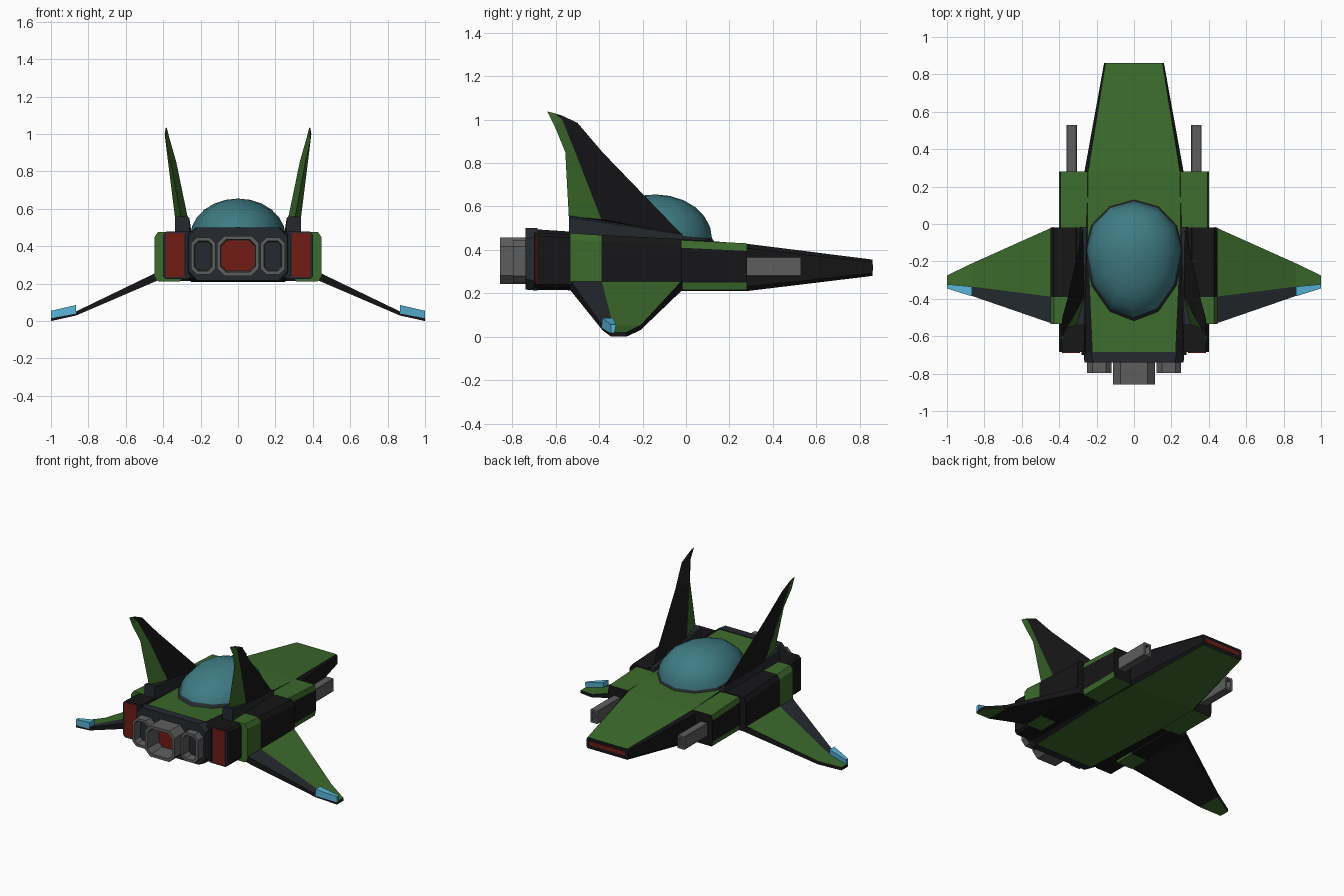
import bpy, bmesh, math

if "Cube" in bpy.data.objects:
    bpy.data.objects.remove(bpy.data.objects["Cube"])

COL = {'G': (.045, .145, .025), 'K': (.008, .008, .009), 'S': (.018, .023, .028),
       'R': (.16, .012, .007), 'C': (.05, .2, .23), 'B': (.1, .46, .7), 'Y': (.11, .11, .11)}
MATS = {}
for key, label in zip('GKSRCBY', ['green', 'black', 'slate', 'red', 'glass', 'blue', 'gunmetal']):
    MATS[key] = bpy.data.materials.new(label)
    MATS[key].diffuse_color = (*COL[key], 1)
KEYS = list(MATS)


def finish(name, bm, mirror=False):
    bmesh.ops.recalc_face_normals(bm, faces=bm.faces)
    me = bpy.data.meshes.new(name)
    bm.to_mesh(me)
    bm.free()
    for k in KEYS:
        me.materials.append(MATS[k])
    ob = bpy.data.objects.new(name, me)
    bpy.context.collection.objects.link(ob)
    if mirror:
        ob.modifiers.new("Mirror", 'MIRROR').use_mirror_merge = False
    return ob


def loft(name, rings, sides, caps, mirror=False):
    """Skin rings of points; sides = one colour string per segment, caps = two letters."""
    bm = bmesh.new()
    vs = [[bm.verts.new(p) for p in r] for r in rings]
    n = len(rings[0])
    for i in range(len(vs) - 1):
        colours = sides[min(i, len(sides) - 1)]
        for j in range(n):
            k = (j + 1) % n
            f = bm.faces.new((vs[i][j], vs[i][k], vs[i + 1][k], vs[i + 1][j]))
            f.material_index = KEYS.index(colours[j % len(colours)])
    for r, c in ((vs[0], caps[0]), (vs[-1], caps[1])):
        bm.faces.new(r).material_index = KEYS.index(c)
    return finish(name, bm, mirror)


def octa(y, x0, x1, z0, z1, ch, cv):
    """Chamfered rectangle in the xz plane, starting with the top side."""
    pts = [(x0 + ch, z1), (x1 - ch, z1), (x1, z1 - cv), (x1, z0 + cv),
           (x1 - ch, z0), (x0 + ch, z0), (x0, z0 + cv), (x0, z1 - cv)]
    return [(x, y, z) for x, z in pts]


def tube(name, x0, x1, z0, z1, y_in, y_out, c, wall, inner, mirror=False):
    def ring(y, o):
        return octa(y, x0 + o, x1 - o, z0 + o, z1 - o, max(c - o * .5, .001), max(c - o * .5, .001))
    y_mid = y_in + (y_out - y_in) * .1
    loft(name, [ring(y_in, 0), ring(y_out, 0), ring(y_out, wall), ring(y_mid, wall * 1.3)],
         ['Y'], 'Y' + inner, mirror)


# Hull
loft("hull", [octa(.86, -.16, .16, .28, .355, .008, .012),
              octa(.28, -.265, .265, .21, .428, .02, .02),
              octa(-.02, -.275, .275, .21, .45, .025, .025),
              octa(-.70, -.28, .28, .215, .495, .06, .03)], ['GKKKGKKK'], 'KS')
loft("nose_stripe", [octa(.85, -.14, .14, .305, .332, .01, .01),
                     octa(.862, -.14, .14, .305, .332, .01, .01)], ['R'], 'RR')
loft("engine_bulkhead", [octa(-.685, -.27, .27, .212, .50, .04, .04),
                         octa(-.74, -.265, .265, .217, .50, .05, .05)], ['S'], 'SS')

# Engines
tube("main_engine", -.113, .113, .242, .456, -.73, -.857, .04, .02, 'R')
tube("side_engine", .12, .252, .25, .446, -.73, -.797, .03, .018, 'R', True)

# Side pods, clamps and guns
loft("front_pod", [octa(.28, .24, .40, .215, .43, .008, .035),
                   octa(-.03, .24, .40, .215, .445, .008, .035)], ['GGKGGGKG'], 'KK', True)
loft("rear_pod", [octa(-.02, .25, .405, .222, .447, .015, .015),
                  octa(-.685, .25, .40, .225, .478, .015, .015)], ['K'], 'KS', True)
loft("pod_exhaust", [octa(-.67, .29, .385, .235, .472, .006, .006),
                     octa(-.69, .29, .385, .235, .472, .006, .006)], ['R'], 'RR', True)
loft("wing_clamp", [octa(-.02, .29, .447, .214, .45, .02, .03),
                    octa(-.39, .29, .447, .212, .468, .02, .03),
                    octa(-.535, .29, .447, .212, .477, .02, .03)], ['K', 'G'], 'KG', True)
tube("gun", .305, .362, .278, .368, .25, .53, .004, .014, 'K', True)


# Wings
def wing_ring(x, lead, split, trail, top, bottom):
    return [(x, lead, top), (x, split, top), (x, trail, top), (x, trail, bottom), (x, lead, bottom)]


loft("wing", [wing_ring(.43, -.015, -.39, -.535, .262, .217),
              wing_ring(.865, -.21, -.335, -.385, .052, .03),
              wing_ring(1.0, -.275, -.335, -.345, .02, .0)],
     ['GSKKK', 'GGKGK'], 'KK', True)
loft("wing_tip_light", [[(.865, -.335, .04), (.865, -.335, .086), (.865, -.387, .086), (.865, -.387, .04)],
                        [(1, -.33, .015), (1, -.322, .055), (1, -.345, .055), (1, -.345, .015)]],
     ['B'], 'BB', True)

# Tail fins
loft("fin_base", [octa(-.015, .248, .285, .42, .475, .004, .004),
                  octa(-.54, .26, .337, .45, .558, .008, .008)], ['S'], 'SS', True)
loft("fin", [[(.272, -.02, .472), (.335, -.39, .54), (.305, -.54, .555), (.266, -.39, .54)],
             [(.352, -.385, .85), (.374, -.51, .85), (.36, -.556, .85), (.33, -.51, .85)],
             [(.383, -.50, .985), (.392, -.57, 1.0), (.387, -.605, .97), (.37, -.57, .99)],
             [(.383, -.575, 1.02), (.387, -.61, 1.03), (.385, -.64, 1.038), (.38, -.61, 1.03)]],
     ['KGGK'], 'KG', True)


# Canopy: stretched half sphere with a dark rim
def egg(x, y):
    return x * .255, -.14 + y * (.26 if y > 0 else .37)


bm = bmesh.new()
bmesh.ops.create_uvsphere(bm, u_segments=12, v_segments=12, radius=1)
bmesh.ops.delete(bm, geom=[v for v in bm.verts if v.co.z < -.01], context='VERTS')
for v in bm.verts:
    v.co.x, v.co.y = egg(v.co.x, v.co.y)
    v.co.z = .452 + v.co.z * .203
for f in bm.faces:
    f.material_index = KEYS.index('C')
    f.smooth = True
finish("canopy", bm)

rim = []
for s, z in ((1.04, .42), (1.04, .445), (.96, .475)):
    ring = []
    for i in range(12):
        a = math.tau * i / 12
        x, y = egg(math.cos(a) * s, math.sin(a) * s)
        ring.append((x, y, z - y * .06))
    rim.append(ring)
loft("canopy_rim", rim, ['S'], 'SS')

for m in bpy.data.materials:
    if m.users and not m.is_grease_pencil:
        m.use_nodes = True
        m.node_tree.nodes["Principled BSDF"].inputs["Base Color"].default_value = m.diffuse_color
